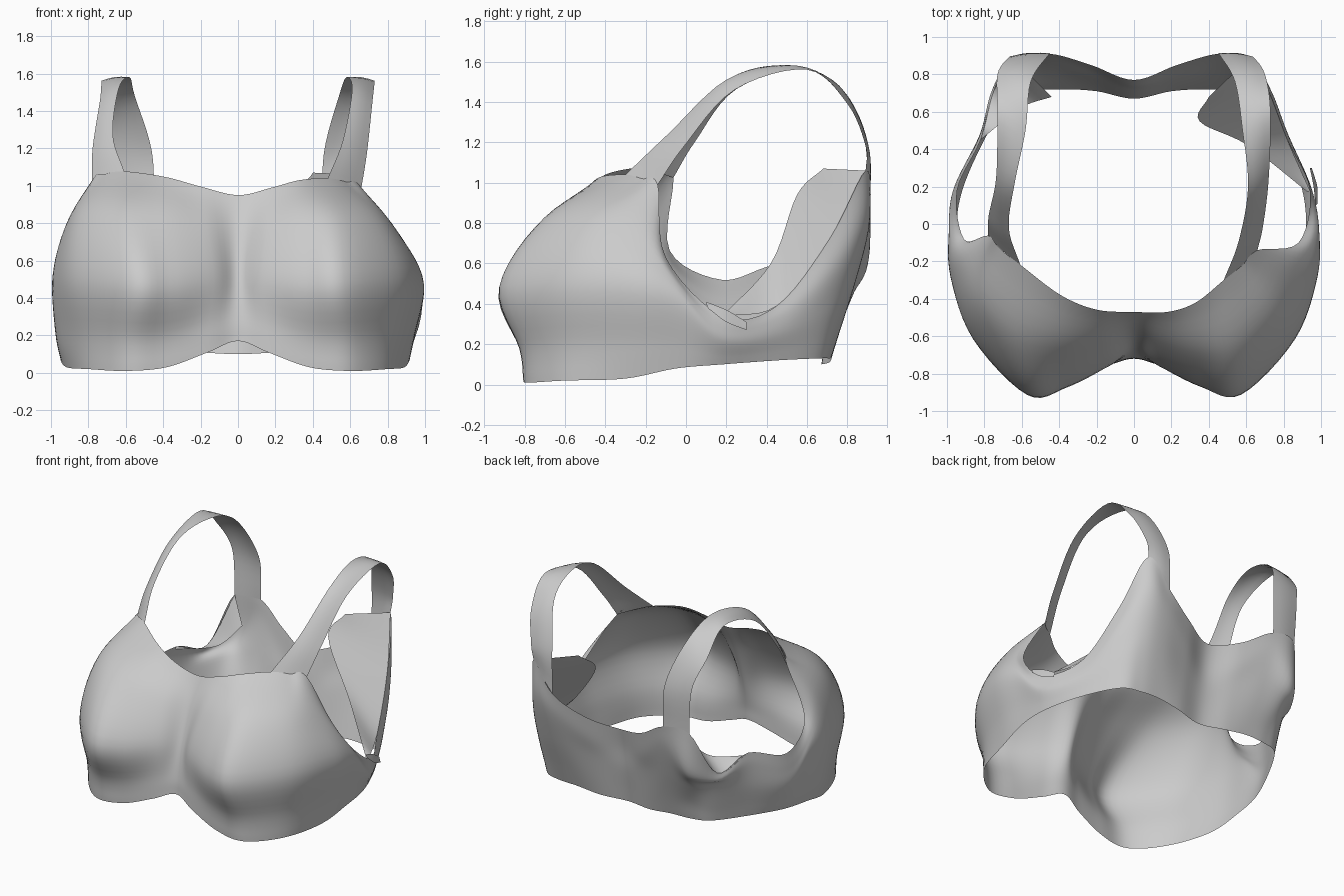
import bpy
import math
from mathutils import Vector

if "Cube" in bpy.data.objects:
    bpy.data.objects.remove(bpy.data.objects["Cube"])

fabric = bpy.data.materials.new("grey_fabric")
fabric.use_nodes = True
GREY = (0.6, 0.6, 0.6, 1)
fabric.diffuse_color = GREY
fabric.node_tree.nodes["Principled BSDF"].inputs["Base Color"].default_value = GREY


def points(*rows):
    """Control points given in hundredths of a unit."""
    return [Vector(row) / 100 for row in rows]


def clamp(value):
    return max(0.0, min(1.0, value))


def right_side(p):
    """Mirror to -x: wider strap and hem, higher armhole floor, lower back corner."""
    x, y, z = p
    wide = clamp((z - 0.5) / 0.5) * clamp((0.3 - y) / 0.5) * clamp(x / 0.5) ** 2
    lift = (math.exp(-((y - 0.32) / 0.28) ** 2) * clamp((z - 0.12) / 0.24)
            * clamp(x * 2) * clamp((1 - z) / 0.3))
    drop = (clamp((y - 0.5) / 0.2) * clamp((z - 0.4) / 0.3)
            * clamp((1.15 - z) / 0.1) * clamp((x - 0.5) / 0.1))
    hem_out = clamp((0.4 - z) / 0.2) * clamp((x - 0.8) / 0.1) * clamp((0.3 - y) / 0.2)
    back_out = clamp((y - 0.6) / 0.1) * clamp((x - 0.5) / 0.1) * clamp((z - 0.3) / 0.3)
    return Vector((-x - 0.14 * wide - 0.03 * hem_out - 0.03 * back_out, y + 0.09 * wide,
                   z + 0.04 * wide + 0.25 * lift - 0.23 * drop))


def spline(ctrl, steps, closed=False):
    """Catmull-Rom curve through the control points."""
    n = len(ctrl)

    def at(i):
        if closed:
            return ctrl[i % n]
        if i < 0:
            return 2 * ctrl[0] - ctrl[1]
        if i >= n:
            return 2 * ctrl[-1] - ctrl[-2]
        return ctrl[i]

    out = []
    for i in range(n if closed else n - 1):
        a, b, c, d = (at(i + k) for k in (-1, 0, 1, 2))
        for s in range(steps):
            t = s / steps
            out.append(b + 0.5 * t * (c - a + t * (2 * a - 5 * b + 4 * c - d
                                                   + t * (3 * (b - c) + d - a))))
    return out if closed else out + [ctrl[-1].copy()]


def sheet(name, columns, closed=False, flip=False):
    """Smooth quad sheet from equal columns of points."""
    rows, n = len(columns[0]), len(columns)
    verts = [p for col in columns for p in col]
    faces = []
    for i in range(n if closed else n - 1):
        j = (i + 1) % n
        for k in range(rows - 1):
            face = [i * rows + k, j * rows + k, j * rows + k + 1, i * rows + k + 1]
            faces.append(face[::-1] if flip else face)
    mesh = bpy.data.meshes.new(name)
    mesh.from_pydata(verts, [], faces)
    mesh.polygons.foreach_set("use_smooth", [True] * len(faces))
    mesh.materials.append(fabric)
    mesh.update()
    obj = bpy.data.objects.new(name, mesh)
    bpy.context.collection.objects.link(obj)


def ribbon(name, edge_a, edge_b, mirrored=False, bow=0.0):
    """Band stretched between two edge curves, optionally bowed outwards."""
    if mirrored:
        edge_a = [right_side(p) for p in edge_a]
        edge_b = [right_side(p) for p in edge_b]
    centre = Vector((-0.65 if mirrored else 0.65, 0.3, 0.9))
    columns = []
    for a, b in zip(spline(edge_a, 6), spline(edge_b, 6)):
        out = ((a + b) / 2 - centre).normalized() * bow
        columns.append([a.lerp(b, k / 4) + out * math.sin(math.pi * k / 4)
                        for k in range(5)])
    sheet(name, columns, flip=mirrored)


# Body levels on the left half, running from centre front to centre back
hem = points((0, -72, 17), (16, -76, 11), (38, -79, 3), (60, -79, 1), (80, -60, 2),
             (89, -30, 3), (92, -5, 8), (90, 18, 10), (80, 45, 12), (67, 66, 13),
             (54, 71, 13), (38, 72, 13), (20, 71, 11), (0, 67, 10))
bust = points((0, -66, 50), (13, -75, 51), (36, -87, 48), (57, -91, 49), (86, -61, 51),
              (98, -28, 50), (99, -4, 40), (95, 18, 22), (83, 46, 25), (71, 70, 38),
              (59, 82, 50), (43, 83, 48), (22, 78, 42), (0, 72, 36))
chest = points((0, -57, 75), (16, -64, 78), (35, -69, 82), (54, -68, 83), (75, -48, 82),
               (85, -25, 76), (96, -7, 53), (95, 18, 28), (83, 46, 33), (73, 72, 56),
               (61, 89, 80), (45, 89, 70), (22, 82, 57), (0, 74, 52))
rim = points((0, -47, 95), (18, -47, 99), (33, -42, 103), (48, -30, 104), (58, -22, 102),
             (66, -14, 99), (88, -10, 63), (94, 18, 34), (82, 45, 39), (72, 71, 72),
             (62, 89, 106), (45, 91, 86), (23, 85, 73), (0, 77, 67))


def undercup(low, high):
    """Keep the band under the cups steep before the cup swells."""
    swell = 0.17 if low.y < -0.5 else 0.35
    p = low.lerp(high, swell)
    p.z = low.z + 0.35 * (high.z - low.z)
    return p


def full_loop(half):
    return half + [right_side(p) for p in half[-2:0:-1]]


band = [undercup(low, high) for low, high in zip(hem, bust)]
levels = [spline(full_loop(half), 6, closed=True)
          for half in (hem, band, bust, chest, rim)]
body_columns = [spline(list(column), 6) for column in zip(*levels)]
sheet("cups_and_back_band", body_columns, closed=True)

# Shoulder straps, front foot over the shoulder to the back
strap_inner = [rim[3]] + points((56, -9, 124), (61, 20, 151), (58, 50, 158),
                                (54, 76, 148), (46, 90, 118)) + [rim[11]]
strap_outer = [rim[5]] + points((69, -1, 118), (72, 24, 146), (73, 60, 156),
                                (70, 80, 139), (64, 89, 118)) + [rim[10]]
ribbon("left_strap", strap_outer, strap_inner, bow=0.01)
ribbon("right_strap", strap_outer, strap_inner, mirrored=True, bow=0.01)

# Folded-in wing edges behind the armholes
wing_edge = rim[10:6:-1]
ribbon("left_wing_fold", wing_edge,
       points((40, 68, 107), (35, 55, 94), (61, 42, 60), (93, 17, 33)))
ribbon("right_wing_fold", wing_edge[:3],
       points((44, 68, 72), (60, 62, 60), (82, 45, 37)), mirrored=True)

# Pinched pleat under the left arm
ribbon("left_side_pleat", points((97, 10, 41), (96, 20, 37), (94, 30, 31)),
       points((98, 12, 37), (98, 20, 31), (95, 30, 27)), bow=0.01)
